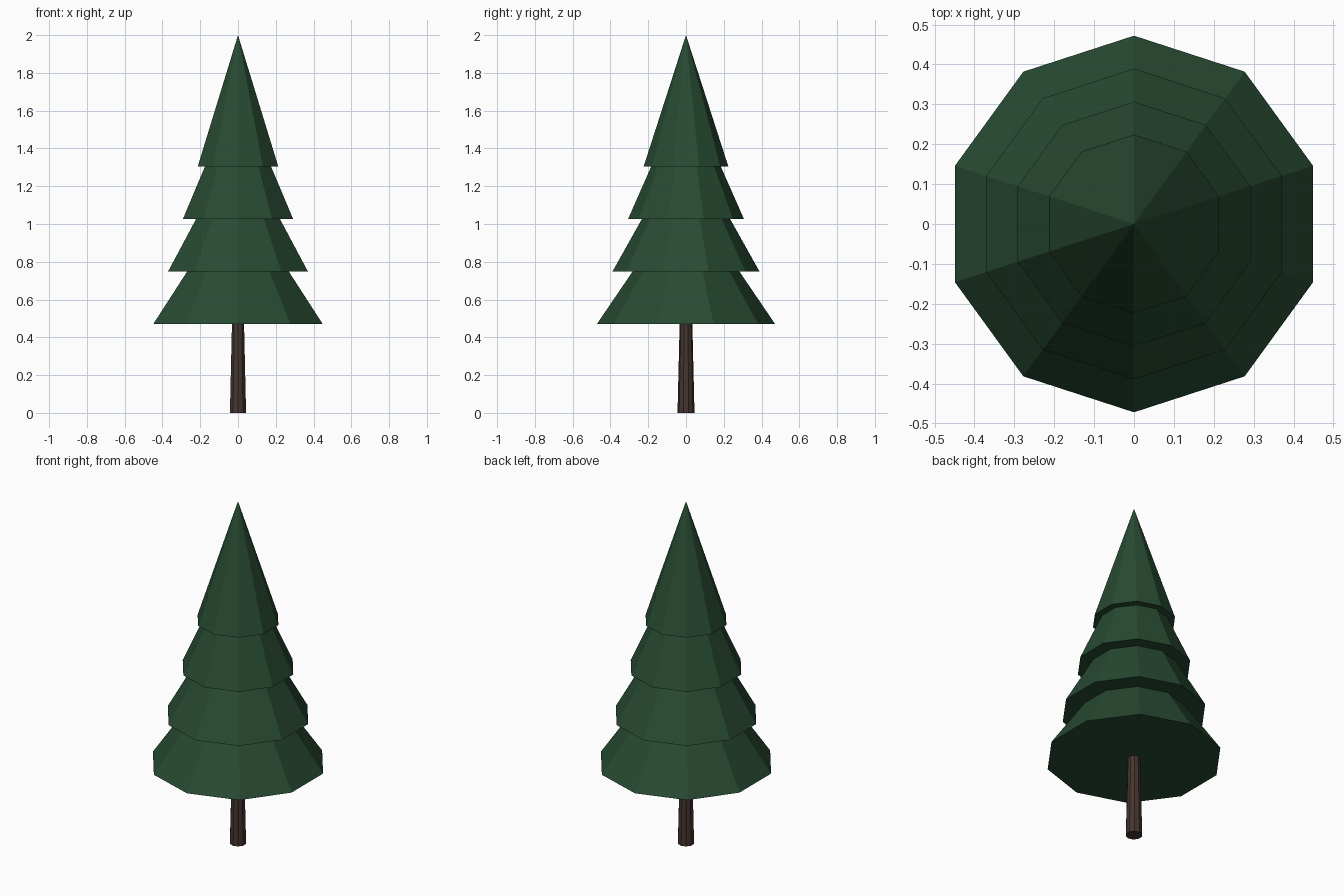
import bpy
import math

cube = bpy.data.objects.get("Cube")
if cube:
    bpy.data.objects.remove(cube, do_unlink=True)

SIDES = 10


def make_material(name, rgb):
    mat = bpy.data.materials.new(name)
    mat.use_nodes = True
    color = (*rgb, 1.0)
    mat.diffuse_color = color
    bsdf = next(n for n in mat.node_tree.nodes if n.type == "BSDF_PRINCIPLED")
    bsdf.inputs["Base Color"].default_value = color
    return mat


def add_cone(name, bottom_radius, top_radius, z, height, mat):
    """Flat-shaded tapered prism standing at height z, with a corner facing +y."""
    bpy.ops.mesh.primitive_cone_add(
        vertices=SIDES, radius1=bottom_radius, radius2=top_radius,
        depth=height, location=(0, 0, z + height / 2))
    obj = bpy.context.object
    obj.name = name
    obj.data.name = name
    obj.data.materials.append(mat)
    return obj


needles = make_material("dark green needles", (0.021, 0.070, 0.033))
bark = make_material("brown bark", (0.060, 0.036, 0.029))

# Tapered trunk, ending just inside the lowest tier
add_cone("trunk", 0.045, 0.033, 0, 0.5, bark)

# Four overlapping foliage tiers, shrinking evenly upward
TIERS = 4
TIER_HEIGHT = 0.695
for i in range(TIERS):
    t = i / (TIERS - 1)
    radius = 0.472 + (0.224 - 0.472) * t
    base = 0.47 + (2 - TIER_HEIGHT - 0.47) * t
    add_cone(f"foliage_tier_{i + 1}", radius, 0, base, TIER_HEIGHT, needles)
